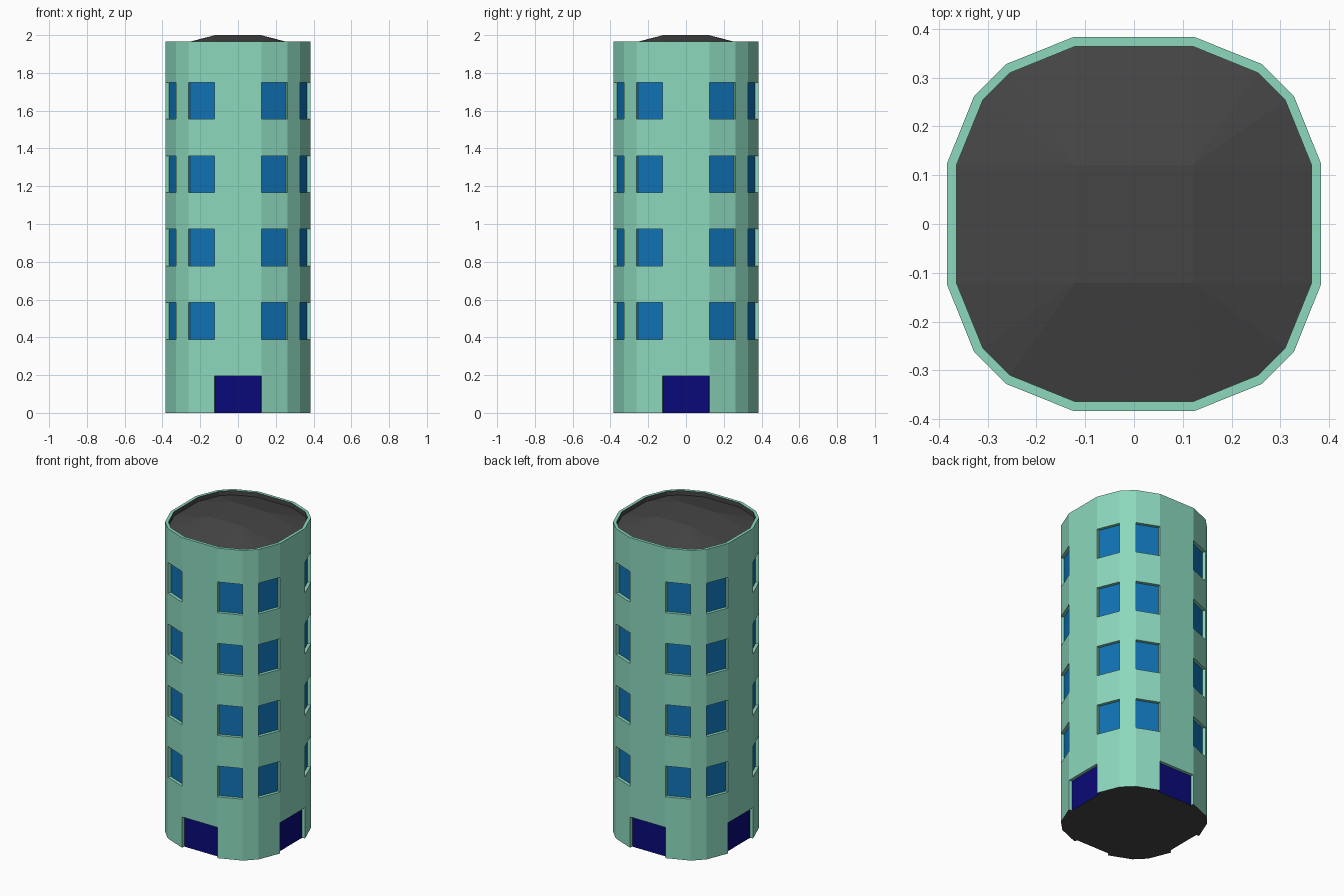
import bpy
import bmesh
from mathutils import Vector

cube = bpy.data.objects.get("Cube")
if cube:
    bpy.data.objects.remove(cube, do_unlink=True)


def material(name, rgb):
    m = bpy.data.materials.new(name)
    m.use_nodes = True
    m.diffuse_color = (*rgb, 1)
    m.node_tree.nodes["Principled BSDF"].inputs["Base Color"].default_value = (*rgb, 1)
    return m


def build(name, faces, mat):
    """Make one flat-shaded object from a list of polygons."""
    bm = bmesh.new()
    for pts in faces:
        bm.faces.new([bm.verts.new(p) for p in pts])
    bmesh.ops.remove_doubles(bm, verts=bm.verts, dist=0.0005)
    mesh = bpy.data.meshes.new(name)
    bm.to_mesh(mesh)
    bm.free()
    mesh.materials.append(mat)
    obj = bpy.data.objects.new(name, mesh)
    bpy.context.collection.objects.link(obj)


def ring(a, b, c, d):
    """Sixteen-sided plan: one quarter repeated four times, anticlockwise."""
    pts = []
    x_dir, y_dir = Vector((1, 0, 0)), Vector((0, 1, 0))
    for _ in range(4):
        pts += [x_dir * x + y_dir * y for x, y in ((a, b), (c, d), (d, c), (b, a))]
        x_dir, y_dir = y_dir, -x_dir
    return pts


def at(p, z):
    return Vector((p.x, p.y, z))


def upright(p, q, z0, z1):
    return [at(p, z0), at(q, z0), at(q, z1), at(p, z1)]


teal = material("teal wall", (0.262, 0.69, 0.51))
blue = material("blue glass", (0.005, 0.17, 0.46))
navy = material("navy door", (0.003, 0.003, 0.19))
grey = material("dark grey roof", (0.06, 0.06, 0.06))

outer = ring(0.383, 0.125, 0.328, 0.262)
inner = ring(0.364, 0.121, 0.310, 0.254)
RIM, EAVE, PEAK = 1.965, 1.937, 2.0
levels = [1.75 / 9 * i for i in range(10)] + [RIM]

# Walls with recessed openings: windows on the slanted sides, doors on the wide ones
walls, windows, doors, floor = [], [], [], []
for i in range(16):
    j = (i + 1) % 16
    o0, o1, n0, n1 = outer[i], outer[j], inner[i], inner[j]
    is_door_side = i % 4 == 3
    for band in range(10):
        z0, z1 = levels[band], levels[band + 1]
        window = i % 2 == 0 and band in (2, 4, 6, 8)
        door = is_door_side and band == 0
        if not (window or door):
            walls.append(upright(o0, o1, z0, z1))
            continue
        (windows if window else doors).append(upright(n0, n1, z0, z1))
        walls.append(upright(o0, n0, z0, z1))
        walls.append(upright(n1, o1, z0, z1))
        walls.append([at(p, z1) for p in (n0, n1, o1, o0)])
        if window:
            walls.append([at(p, z0) for p in (o0, o1, n1, n0)])
    # Flat top of the parapet
    walls.append([at(p, RIM) for p in (o0, o1, n1, n0)])
    floor += [o0, n0, n1] if is_door_side else [o0]

build("tower_walls", walls, teal)
build("window_panes", windows, blue)
build("doors", doors, navy)
build("floor", [[at(p, 0) for p in reversed(floor)]], grey)

# Roof: flat middle, sloping sides, fanned corners, and the inside of the parapet
s = inner[0].y
middle = [Vector((x, y, PEAK)) for x, y in ((s, s), (-s, s), (-s, -s), (s, -s))]
roof = [middle]
for i in range(16):
    j = (i + 1) % 16
    e0, e1 = at(inner[i], EAVE), at(inner[j], EAVE)
    corner = middle[i // 4]
    if i % 4 == 3:
        roof.append([e0, e1, middle[(i // 4 + 1) % 4], corner])
    else:
        roof.append([e0, e1, corner])
    roof.append(upright(inner[j], inner[i], EAVE, RIM))
build("roof", roof, grey)
